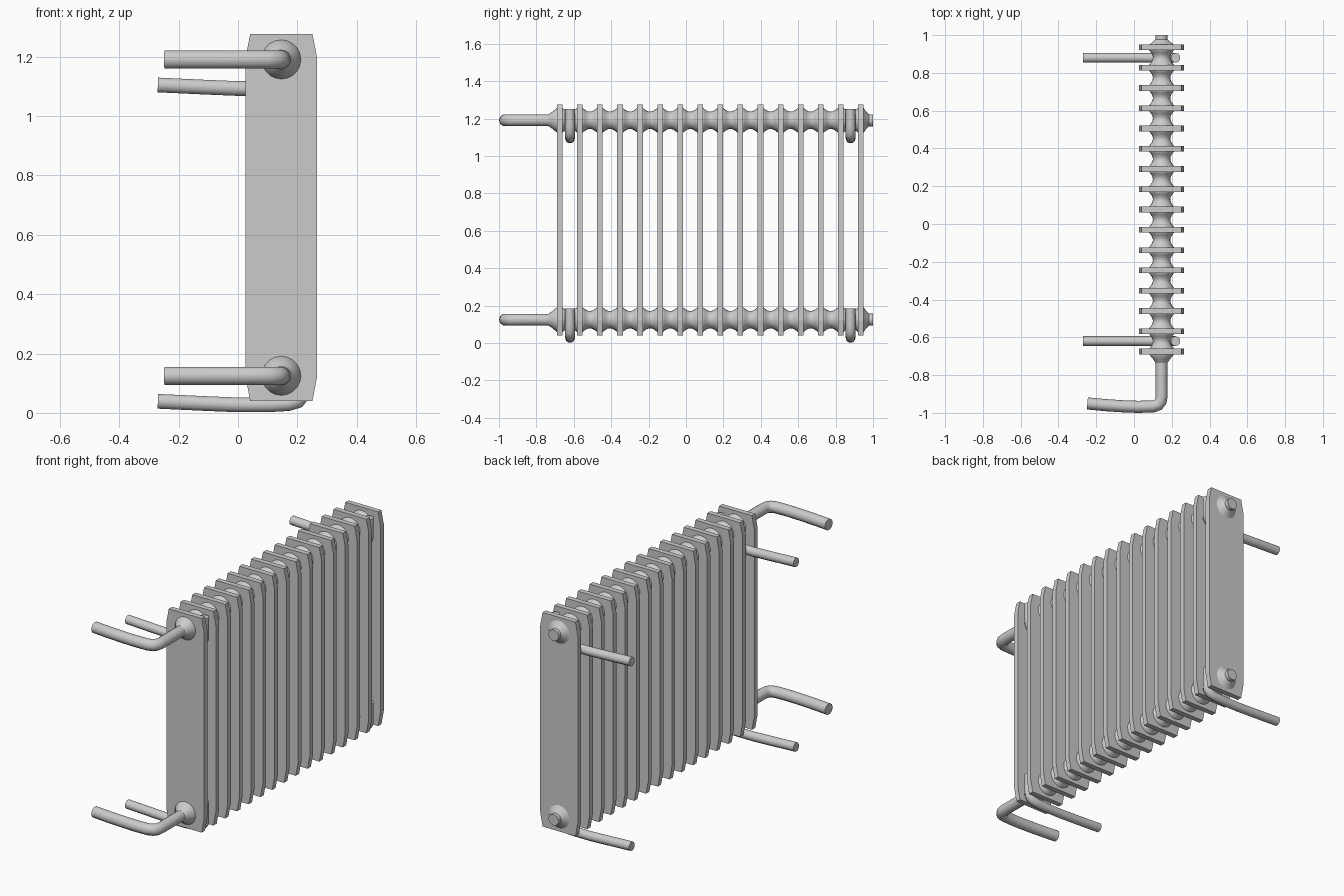
import bpy, bmesh, math

if "Cube" in bpy.data.objects:
    bpy.data.objects.remove(bpy.data.objects["Cube"])

CX = 0.146                 # centre of the panel stack in x
LEVELS = {"lower": 0.125, "upper": 1.191}
COUNT, Y0, Y1, HALF_T = 16, -0.675, 0.935, 0.015
STEP = (Y1 - Y0) / (COUNT - 1)


def finish(name, bm, smooth):
    bmesh.ops.recalc_face_normals(bm, faces=bm.faces)
    mesh = bpy.data.meshes.new(name)
    bm.to_mesh(mesh)
    bm.free()
    obj = bpy.data.objects.new(name, mesh)
    bpy.context.collection.objects.link(obj)
    if smooth:
        bpy.ops.object.select_all(action='DESELECT')
        obj.select_set(True)
        bpy.context.view_layer.objects.active = obj
        bpy.ops.object.shade_smooth_by_angle(angle=math.radians(40))
    return obj


def lathe_y(name, profile, z, sides=20):
    """Revolve (y, radius) points around an axis parallel to y."""
    bm = bmesh.new()
    rings = []
    for y, r in profile:
        rings.append([bm.verts.new((CX + r * math.cos(a), y, z + r * math.sin(a)))
                      for a in (2 * math.pi * i / sides for i in range(sides))])
    for a, b in zip(rings, rings[1:]):
        for i in range(sides):
            j = (i + 1) % sides
            bm.faces.new((a[i], a[j], b[j], b[i]))
    bm.faces.new(rings[0])
    bm.faces.new(rings[-1])
    return finish(name, bm, True)


def tube(name, points, radius):
    """Round capped tube along a path."""
    curve = bpy.data.curves.new(name, 'CURVE')
    curve.dimensions = '3D'
    curve.bevel_depth = radius
    curve.bevel_resolution = 3
    curve.use_fill_caps = True
    spline = curve.splines.new('POLY')
    spline.points.add(len(points) - 1)
    for p, co in zip(spline.points, points):
        p.co = (*co, 1)
    spline.use_smooth = True
    obj = bpy.data.objects.new(name, curve)
    bpy.context.collection.objects.link(obj)


# Radiator panels: tall plates with clipped corners
outline = [(0.105, 0.04), (0.12, 0.12), (0.12, 1.20), (0.105, 1.276)]
outline += [(-x, z) for x, z in reversed(outline)]
for n in range(COUNT):
    bm = bmesh.new()
    y = Y0 + n * STEP
    face = bm.faces.new([bm.verts.new((CX + x, y - HALF_T, z)) for x, z in outline])
    ext = bmesh.ops.extrude_face_region(bm, geom=[face], use_keep_orig=True)
    verts = [v for v in ext["geom"] if isinstance(v, bmesh.types.BMVert)]
    bmesh.ops.translate(bm, verts=verts, vec=(0, 2 * HALF_T, 0))
    finish(f"panel_{n + 1}", bm, False)

# Manifold profile: flared ends and a waist between each pair of panels
R, WAIST, PIPE = 0.066, 0.046, 0.032
profile = [(-0.735, PIPE), (-0.715, 0.045), (Y0 - HALF_T, R)]
for n in range(COUNT - 1):
    start = Y0 + n * STEP + HALF_T
    gap = STEP - 2 * HALF_T
    for k in range(9):
        t = k / 8
        profile.append((start + gap * t, R - (R - WAIST) * math.sin(math.pi * t)))
profile += [(Y1 + HALF_T, R), (0.962, 0.048), (0.978, PIPE), (1.0, PIPE)]

for level, z in LEVELS.items():
    lathe_y(f"{level}_manifold", profile, z)
    # Supply pipe turning back toward the wall
    tube(f"{level}_supply_pipe",
         [(CX, -0.72, z), (CX, -0.91, z), (CX - 0.004, -0.938, z),
          (CX - 0.018, -0.957, z), (CX - 0.045, -0.966, z), (0.02, -0.968, z),
          (-0.06, -0.965, z), (-0.15, -0.959, z), (-0.247, -0.95, z)], PIPE)
    # Wall brackets hooking up in front of the manifold
    for side, y in (("left", -0.62), ("right", 0.88)):
        path = [(-0.27, -0.086), (-0.12, -0.093), (0.0, -0.098), (0.10, -0.098),
                (0.17, -0.094), (0.202, -0.085), (0.218, -0.065), (0.22, -0.03),
                (0.22, 0.06)]
        tube(f"{level}_{side}_wall_bracket", [(x, y, z + dz) for x, dz in path], 0.026)
